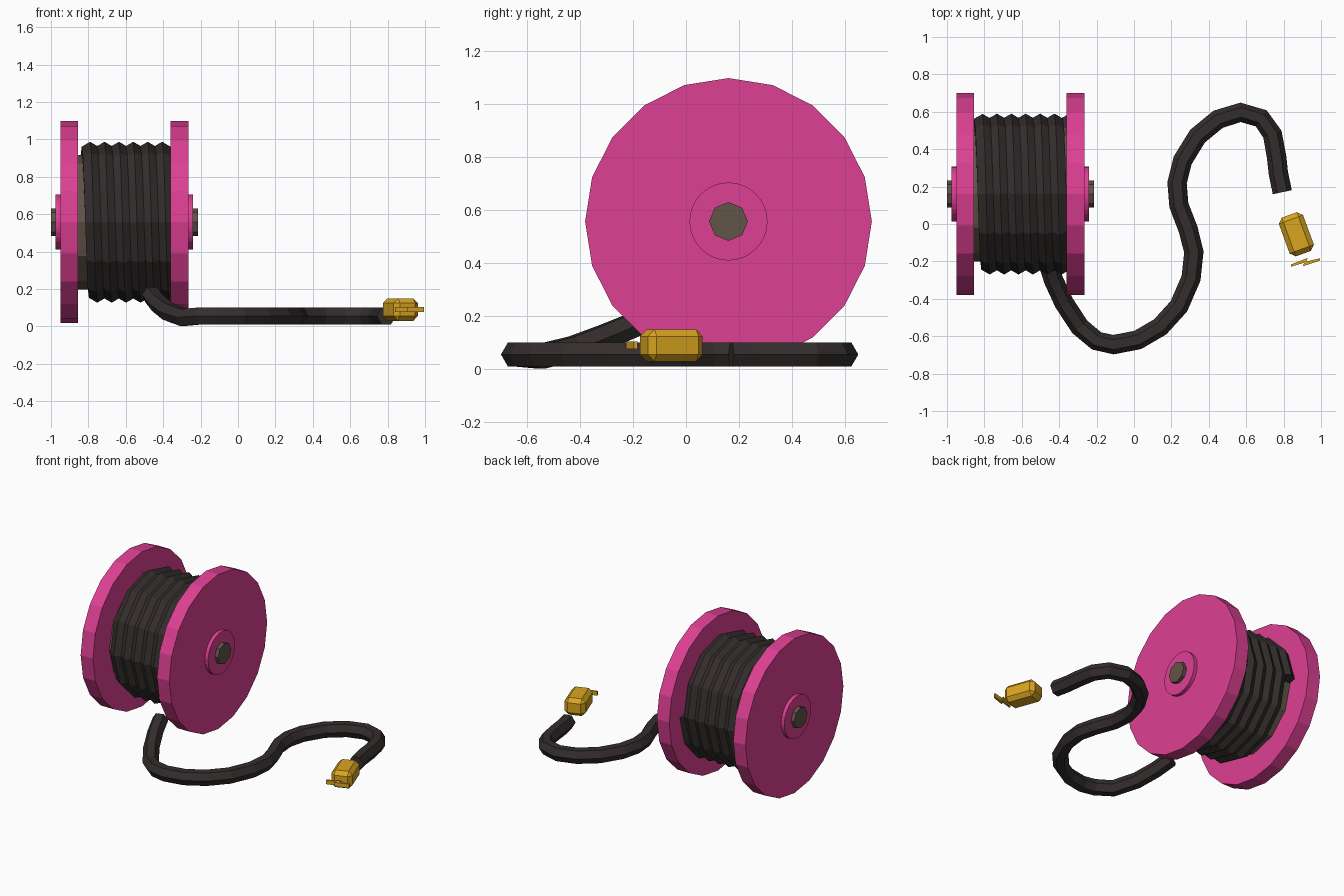
import bpy, bmesh, math
from mathutils import Vector, Matrix

cube = bpy.data.objects.get("Cube")
if cube:
    bpy.data.objects.remove(cube, do_unlink=True)


def material(name, rgb):
    m = bpy.data.materials.new(name)
    m.use_nodes = True
    m.diffuse_color = (*rgb, 1)
    m.node_tree.nodes["Principled BSDF"].inputs["Base Color"].default_value = (*rgb, 1)
    return m


pink = material("pink", (0.72, 0.05, 0.29))
rubber = material("black rubber", (0.034, 0.026, 0.026))
metal = material("brown metal", (0.12, 0.09, 0.065))
yellow = material("yellow", (0.70, 0.376, 0.015))


def finish(bm, name, mat):
    bmesh.ops.recalc_face_normals(bm, faces=bm.faces[:])
    mesh = bpy.data.meshes.new(name)
    bm.to_mesh(mesh)
    bm.free()
    mesh.materials.append(mat)
    obj = bpy.data.objects.new(name, mesh)
    bpy.context.collection.objects.link(obj)
    return obj


AXIS_Y, AXIS_Z = 0.16, 0.557


def wheel(name, x0, x1, radius, sides, mat):
    """Cylinder lying along x on the reel axis."""
    bm = bmesh.new()
    place = Matrix.Translation(((x0 + x1) / 2, AXIS_Y, AXIS_Z)) @ Matrix.Rotation(math.pi / 2, 4, 'Y')
    bmesh.ops.create_cone(bm, cap_ends=True, segments=sides, radius1=radius,
                          radius2=radius, depth=x1 - x0, matrix=place)
    return finish(bm, name, mat)


def cable(name, path, outward, radius=0.052, sides=6):
    """Sweep a hexagon along path; outward(i, tangent) gives the direction of its first corner."""
    bm = bmesh.new()
    rings = []
    last = len(path) - 1
    for i, p in enumerate(path):
        t = (path[min(i + 1, last)] - path[max(i - 1, 0)]).normalized()
        u = outward(i, t)
        u = (u - t * u.dot(t)).normalized()
        v = t.cross(u)
        angles = [math.tau * k / sides for k in range(sides)]
        rings.append([bm.verts.new(p + radius * (u * math.cos(a) + v * math.sin(a))) for a in angles])
    for a, b in zip(rings, rings[1:]):
        for k in range(sides):
            n = (k + 1) % sides
            bm.faces.new((a[k], a[n], b[n], b[k]))
    bm.faces.new(rings[0])
    bm.faces.new(rings[-1])
    return finish(bm, name, rubber)


# Reel: two flanges with hubs, an axle and the hidden drum
for side, inner, outer, hub in (("right", -0.855, -0.95, -0.975), ("left", -0.36, -0.265, -0.24)):
    wheel(side + "_flange", min(inner, outer), max(inner, outer), 0.54, 20, pink)
    wheel(side + "_hub", min(outer, hub), max(outer, hub), 0.147, 32, pink)
wheel("axle", -1.0, -0.215, 0.073, 8, metal)
wheel("drum", -0.87, -0.34, 0.36, 12, metal)

# Wound cable
TURNS, STEPS, PITCH, WIND = 6, 12, 0.077, 0.378
radial = [Vector((0, math.cos(math.tau * i / STEPS), math.sin(math.tau * i / STEPS)))
          for i in range(TURNS * STEPS + 1)]
coil = [Vector((-0.81 + PITCH * i / STEPS, AXIS_Y, AXIS_Z)) + WIND * r for i, r in enumerate(radial)]
cable("wound_cable", coil, lambda i, t: radial[i])

# Loose cable on the ground
climb = [(-0.465, -0.19, 0.17), (-0.43, -0.3, 0.125), (-0.375, -0.42, 0.08), (-0.29, -0.55, 0.048)]
ground = [(-0.2, -0.625), (-0.11, -0.645), (0.02, -0.62), (0.14, -0.55), (0.24, -0.44),
          (0.305, -0.29), (0.32, -0.15), (0.29, -0.03), (0.24, 0.1), (0.23, 0.22),
          (0.26, 0.34), (0.34, 0.47), (0.45, 0.56), (0.57, 0.597), (0.68, 0.565),
          (0.74, 0.48), (0.762, 0.36), (0.772, 0.27), (0.793, 0.17)]
tail = [Vector(p) for p in climb] + [Vector((x, y, 0.056)) for x, y in ground]
cable("loose_cable", tail, lambda i, t: t.cross(Vector((0, 0, 1))))

# Plug body: chamfered block
bm = bmesh.new()
bmesh.ops.create_cube(bm, size=1)
bmesh.ops.scale(bm, vec=(0.138, 0.22, 0.12), verts=bm.verts[:])
bmesh.ops.bevel(bm, geom=bm.edges[:], offset=0.026, segments=1, affect='EDGES')
bmesh.ops.transform(bm, verts=bm.verts[:], matrix=Matrix.Translation((0.868, -0.055, 0.09))
                    @ Matrix.Rotation(math.radians(20), 4, 'Z'))
finish(bm, "plug_body", yellow)

# Plug prongs: one thin stepped plate
outline = [(0.84, -0.216), (0.928, -0.182), (0.922, -0.2), (0.995, -0.183),
           (0.995, -0.195), (0.904, -0.226), (0.91, -0.207), (0.84, -0.228)]
bm = bmesh.new()
face = bm.faces.new([bm.verts.new((x, y, 0.076)) for x, y in outline])
top = bmesh.ops.extrude_face_region(bm, geom=[face])
bmesh.ops.translate(bm, vec=(0, 0, 0.028), verts=[g for g in top["geom"] if isinstance(g, bmesh.types.BMVert)])
finish(bm, "plug_prongs", yellow)
